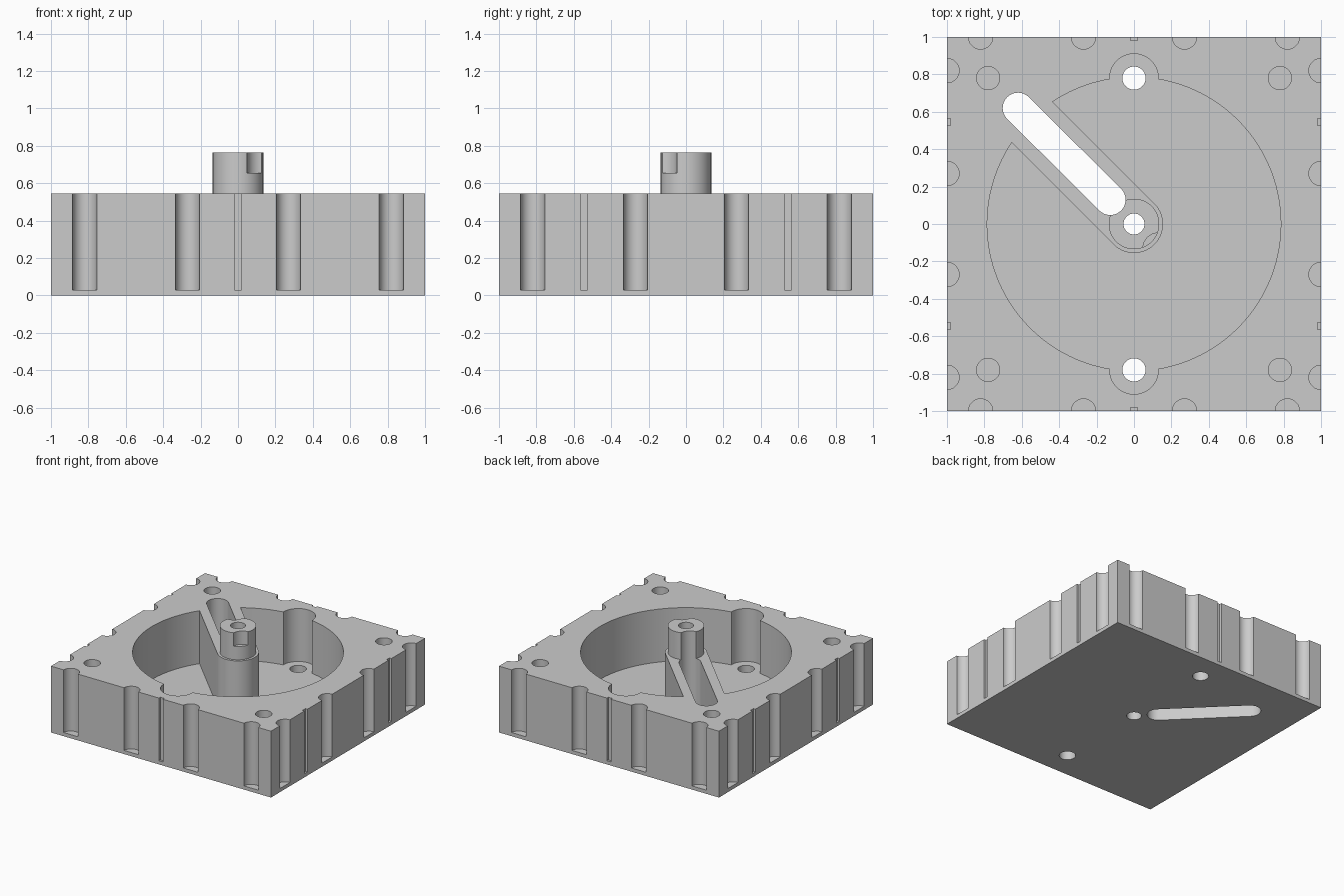
import bpy, bmesh
from math import cos, sin, radians, degrees, asin, atan2, sqrt

if "Cube" in bpy.data.objects:
    bpy.data.objects.remove(bpy.data.objects["Cube"])

TOP, FLOOR, LEDGE = 0.545, 0.11, 0.03


def arc(cx, cy, r, a0, a1, n):
    """Points on an arc, angles in degrees, both ends included."""
    return [(cx + r * cos(radians(a0 + (a1 - a0) * i / n)),
             cy + r * sin(radians(a0 + (a1 - a0) * i / n))) for i in range(n + 1)]


def circle(cx, cy, r, n=48):
    return arc(cx, cy, r, 0, 360, n)[:-1]


def rect(cx, cy, hx, hy):
    return [(cx - hx, cy - hy), (cx + hx, cy - hy), (cx + hx, cy + hy), (cx - hx, cy + hy)]


def extrude(name, outlines, z0, z1):
    """One object made of vertical prisms, one for each outline."""
    bm = bmesh.new()
    for pts in outlines:
        low = [bm.verts.new((x, y, z0)) for x, y in pts]
        high = [bm.verts.new((x, y, z1)) for x, y in pts]
        bm.faces.new(low)
        bm.faces.new(high)
        for i in range(len(pts)):
            j = (i + 1) % len(pts)
            bm.faces.new((low[i], low[j], high[j], high[i]))
    bmesh.ops.recalc_face_normals(bm, faces=bm.faces)
    mesh = bpy.data.meshes.new(name)
    bm.to_mesh(mesh)
    bm.free()
    ob = bpy.data.objects.new(name, mesh)
    bpy.context.collection.objects.link(ob)
    return ob


def combine(target, tool, operation):
    """Apply a boolean and discard the tool object."""
    tool.hide_render = True
    mod = target.modifiers.new(operation, 'BOOLEAN')
    mod.operation, mod.solver, mod.object = operation, 'EXACT', tool
    bpy.context.view_layer.objects.active = target
    bpy.ops.object.modifier_apply(modifier=mod.name)
    bpy.data.objects.remove(tool)


# Square housing block
housing = extrude("housing", [rect(0, 0, 1, 1)], 0, TOP)

# Round pocket with two lobes, leaving a diagonal arm that ends round at the centre
R, ARM, LOBE_Y, LOBE_R = 0.785, 0.155, 0.78, 0.13
a = (LOBE_Y ** 2 + R ** 2 - LOBE_R ** 2) / (2 * LOBE_Y)
h = sqrt(R ** 2 - a ** 2)
gap = degrees(atan2(h, a))                      # half angle of a lobe mouth
tilt = degrees(atan2(a - LOBE_Y, h))            # where a lobe arc meets the pocket
side = degrees(asin(ARM / R))                   # half angle of the arm at the rim
pocket = (arc(0, 0, R, 135 - side, 90 + gap, 10)
          + arc(0, LOBE_Y, LOBE_R, 180 - tilt, tilt, 32)[1:-1]
          + arc(0, 0, R, 90 - gap, -90 + gap, 64)
          + arc(0, -LOBE_Y, LOBE_R, -tilt, -180 + tilt, 32)[1:-1]
          + arc(0, 0, R, -90 - gap, -225 + side, 48)
          + arc(0, 0, ARM, -135, 45, 40))
combine(housing, extrude("pocket_cutter", [pocket], FLOOR, 1), 'DIFFERENCE')

# Side grooves, thin side slots and blind corner holes
cuts = []
for s in (-1, 1):
    for t in (-0.82, -0.27, 0.27, 0.82):
        cuts += [circle(t, s, 0.065), circle(s, t, 0.065)]
    cuts.append(rect(0, s, 0.019, 0.018))
    for t in (-0.545, 0.545):
        cuts.append(rect(s, t, 0.018, 0.019))
    for t in (-0.78, 0.78):
        cuts.append(circle(s * 0.78, t, 0.062))
combine(housing, extrude("groove_cutter", cuts, LEDGE, 1), 'DIFFERENCE')

# Centre post with a round notch near its top
post = extrude("centre_post", [circle(0, 0, 0.135, 64)], 0.4, 0.765)
combine(post, extrude("notch_cutter", [circle(0.13, -0.13, 0.082)], 0.655, 1), 'DIFFERENCE')
combine(housing, post, 'UNION')

# Through holes and the long diagonal slot
slot = arc(-0.62, 0.62, 0.082, 45, 225, 24) + arc(-0.127, 0.13, 0.082, -135, 45, 24)
holes = [circle(0, 0.78, 0.062), circle(0, -0.78, 0.062), circle(0, 0, 0.056), slot]
combine(housing, extrude("hole_cutter", holes, -0.5, 1.5), 'DIFFERENCE')

# Plain grey finish, smooth curves with sharp edges
grey = bpy.data.materials.new("light_grey")
grey.diffuse_color = (0.6, 0.6, 0.6, 1)
grey.use_nodes = True
grey.node_tree.nodes["Principled BSDF"].inputs["Base Color"].default_value = grey.diffuse_color
housing.data.materials.clear()
housing.data.materials.append(grey)
for poly in housing.data.polygons:
    poly.material_index = 0
bpy.ops.object.select_all(action='DESELECT')
housing.select_set(True)
bpy.context.view_layer.objects.active = housing
bpy.ops.object.shade_smooth_by_angle(angle=radians(30))
